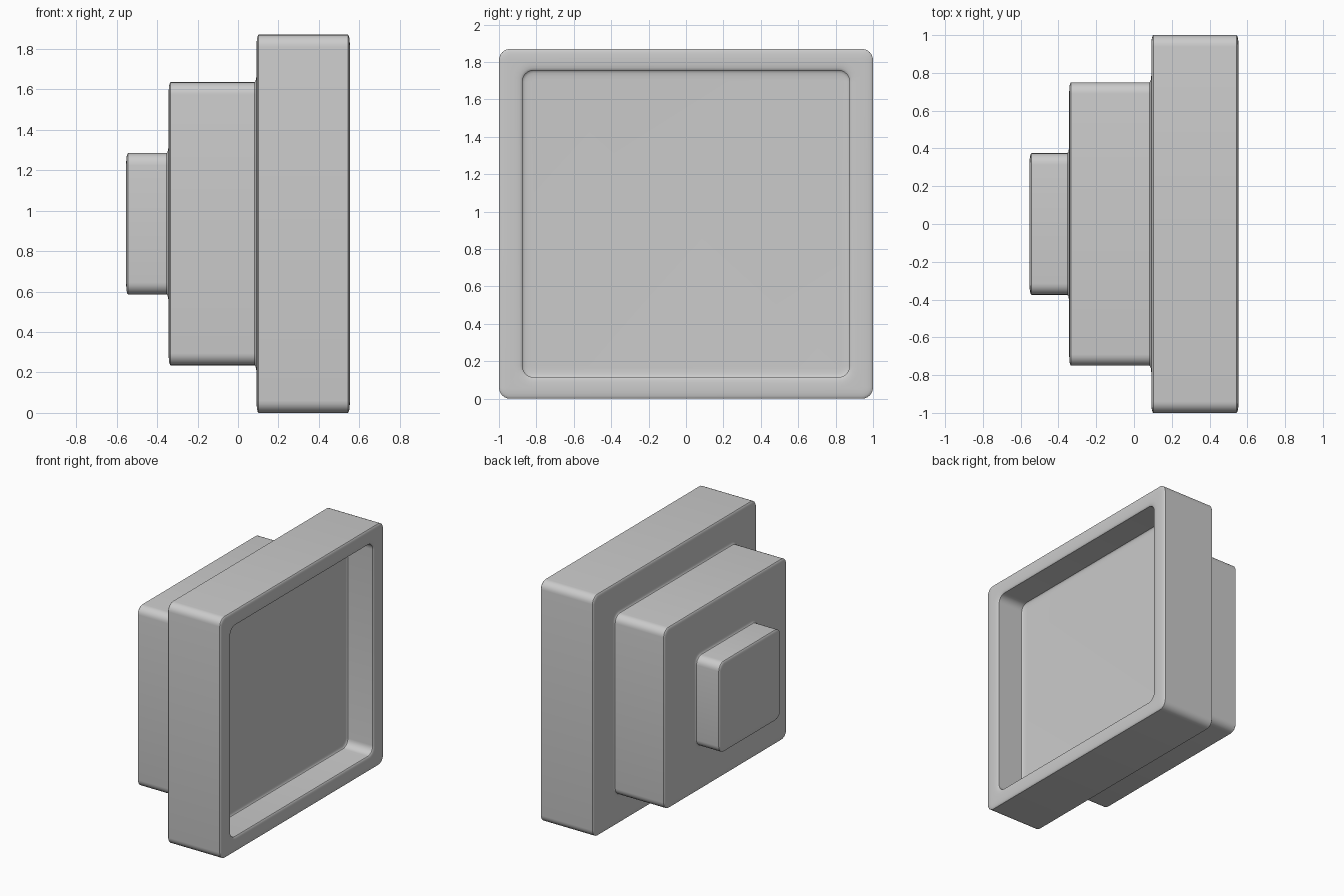
import bpy, bmesh
from math import sin, cos, pi, radians

if "Cube" in bpy.data.objects:
    bpy.data.objects.remove(bpy.data.objects["Cube"])

CZ = 0.935          # height of the common axis
R, D = 0.05, 0.01   # edge rounding: across the face, along x
CORNER = 0.06       # corner radius of every tier


def ring(bm, x, hy, hz, off):
    """Rounded rectangle in the yz plane, grown or shrunk by off."""
    r = max(CORNER + off, 0.015)
    hy, hz = hy + off - r, hz + off - r
    verts = []
    for k, (sy, sz) in enumerate([(1, 1), (-1, 1), (-1, -1), (1, -1)]):
        for i in range(7):
            a = k * pi / 2 + i * pi / 12
            verts.append(bm.verts.new((x, sy * hy + r * cos(a), CZ + sz * hz + r * sin(a))))
    return verts


def rounding(size, x0, o0, x1, o1, face_first):
    """Quarter ellipse of rings running between a face and a wall."""
    out = []
    for i in range(5):
        t = i * pi / 8
        a, b = sin(t), 1 - cos(t)
        if not face_first:
            a, b = b, a
        out.append((x0 + (x1 - x0) * b, *size, o0 + (o1 - o0) * a))
    return out


# Tiers from the small rear block to the large front frame: x start, x end, half sizes
tiers = [(-0.553, -0.343, (0.375, 0.35)),
         (-0.343, 0.092, (0.75, 0.70)),
         (0.092, 0.553, (1.0, 0.935))]
sections = []
for n, (xa, xb, size) in enumerate(tiers):
    sections += rounding(size, xa, -R, xa + D, 0, True)
    if n < 2:
        sections += rounding(size, xb - D, 0, xb, R, False)
    else:
        sections += rounding(size, xb - D, 0, xb, -R, False)

# Shallow recess in the open side
recess, front, floor = (0.875, 0.82), 0.553, 0.32
sections += rounding(recess, front, R, front - D, 0, True)
sections += rounding(recess, floor + D, 0, floor, -R, False)

# Skin all rings into one closed body
bm = bmesh.new()
rings = [ring(bm, *s) for s in sections]
for a, b in zip(rings, rings[1:]):
    for i in range(len(a)):
        j = (i + 1) % len(a)
        bm.faces.new((a[i], a[j], b[j], b[i]))
bm.faces.new(rings[0])
bm.faces.new(rings[-1])
bmesh.ops.recalc_face_normals(bm, faces=bm.faces)

mesh = bpy.data.meshes.new("stepped_housing")
bm.to_mesh(mesh)
bm.free()
housing = bpy.data.objects.new("stepped_housing", mesh)
bpy.context.collection.objects.link(housing)
bpy.context.view_layer.objects.active = housing
housing.select_set(True)
bpy.ops.object.shade_smooth_by_angle(angle=radians(35))
